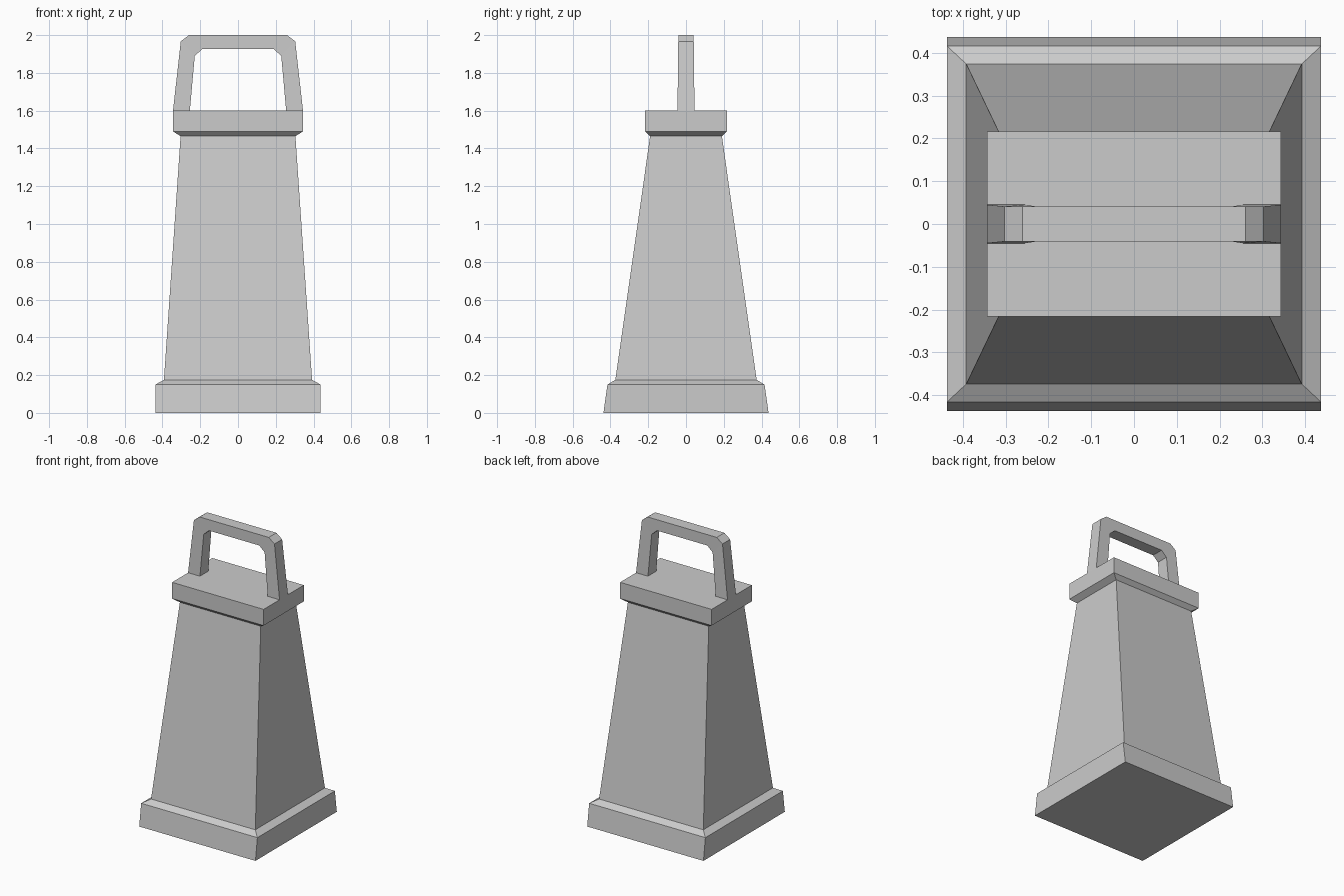
import bpy, bmesh

if "Cube" in bpy.data.objects:
    bpy.data.objects.remove(bpy.data.objects["Cube"])


def finish(name, bm):
    bmesh.ops.recalc_face_normals(bm, faces=bm.faces)
    mesh = bpy.data.meshes.new(name)
    bm.to_mesh(mesh)
    bm.free()
    obj = bpy.data.objects.new(name, mesh)
    bpy.context.collection.objects.link(obj)
    return obj


def bridge(bm, rings, closed=False):
    """Join consecutive four-sided rings with quads, capping open ends."""
    count = len(rings)
    for i in range(count if closed else count - 1):
        a, b = rings[i], rings[(i + 1) % count]
        for j in range(4):
            k = (j + 1) % 4
            bm.faces.new((a[j], a[k], b[k], b[j]))
    if not closed:
        bm.faces.new(rings[0])
        bm.faces.new(rings[-1])


def tapered_body(name, levels):
    """Stack of rectangles given as (half x, half y, z)."""
    bm = bmesh.new()
    rings = [[bm.verts.new((sx * x, sy * y, z))
              for sx, sy in ((-1, -1), (1, -1), (1, 1), (-1, 1))]
             for x, y, z in levels]
    bridge(bm, rings)
    return finish(name, bm)


def arch_handle(name, stations):
    """Left-half stations (outer x, z, inner x, z, half depth), mirrored."""
    path = stations + [(-ox, oz, -ix, iz, d)
                       for ox, oz, ix, iz, d in reversed(stations)]
    bm = bmesh.new()
    rings = [[bm.verts.new(p) for p in
              ((ox, -d, oz), (ix, -d, iz), (ix, d, iz), (ox, d, oz))]
             for ox, oz, ix, iz, d in path]
    bridge(bm, rings)
    return finish(name, bm)


# Plinth, tapering tower and overhanging cap in one continuous shell
tapered_body("tower_body", [
    (0.437, 0.437, 0.0),
    (0.437, 0.416, 0.15),
    (0.392, 0.374, 0.175),
    (0.304, 0.190, 1.465),
    (0.344, 0.216, 1.49),
    (0.344, 0.216, 1.60),
])

# Carrying handle with chamfered corners
arch_handle("handle", [
    (-0.344, 1.60, -0.255, 1.60, 0.045),
    (-0.303, 1.967, -0.229, 1.89, 0.041),
    (-0.260, 2.00, -0.189, 1.926, 0.041),
])
